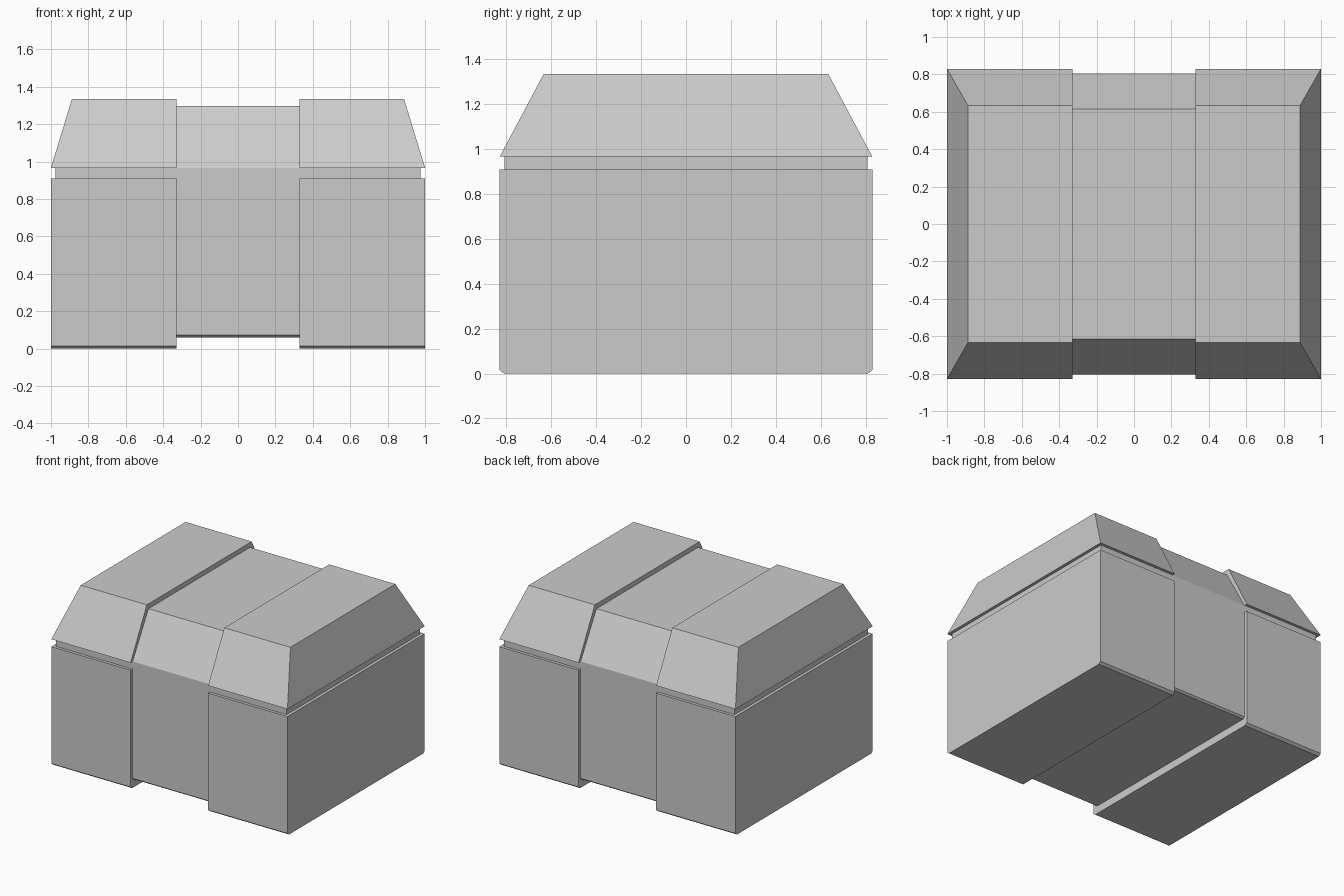
import bpy, bmesh

if "Cube" in bpy.data.objects:
    bpy.data.objects.remove(bpy.data.objects["Cube"])


def mirrored_y(half):
    """Complete a half profile of (y, z, x_outer) across y = 0."""
    return half + [(-y, z, x) for y, z, x in reversed(half)]


def cross_solid(name, half, x_inner, mirror=True):
    """Solid running along x from x_inner to each point's own x_outer."""
    profile = mirrored_y(half)
    bm = bmesh.new()
    inner = [bm.verts.new((x_inner, y, z)) for y, z, x in profile]
    outer = [bm.verts.new((x, y, z)) for y, z, x in profile]
    bm.faces.new(inner)
    bm.faces.new(outer)
    n = len(profile)
    for i in range(n):
        j = (i + 1) % n
        bm.faces.new((inner[i], inner[j], outer[j], outer[i]))
    bmesh.ops.recalc_face_normals(bm, faces=bm.faces)
    mesh = bpy.data.meshes.new(name)
    bm.to_mesh(mesh)
    bm.free()
    obj = bpy.data.objects.new(name, mesh)
    bpy.context.collection.objects.link(obj)
    if mirror:
        mod = obj.modifiers.new("Mirror", 'MIRROR')
        mod.use_axis[0] = True
        mod.use_clip = False
        mod.use_mirror_merge = False
    return obj


BAND = 0.328  # half width of the recessed centre band

# Lower body blocks with a small chamfer along the bottom edges
cross_solid("body_sides", [(0.81, 0.0, 1.0), (0.83, 0.015, 1.0),
                           (0.83, 0.91, 1.0)], BAND)

# Recessed seam between body and lid
cross_solid("lid_seam", [(0.808, 0.91, 0.977), (0.808, 0.967, 0.977)], BAND)

# Lid blocks, sloped at the front, back and outer ends
cross_solid("lid_sides", [(0.83, 0.967, 1.0), (0.634, 1.335, 0.888)], BAND)

# Recessed centre band running through body and lid
cross_solid("centre_band", [(0.79, 0.06, BAND), (0.805, 0.072, BAND),
                            (0.805, 0.967, BAND), (0.614, 1.298, BAND)],
            -BAND, mirror=False)
